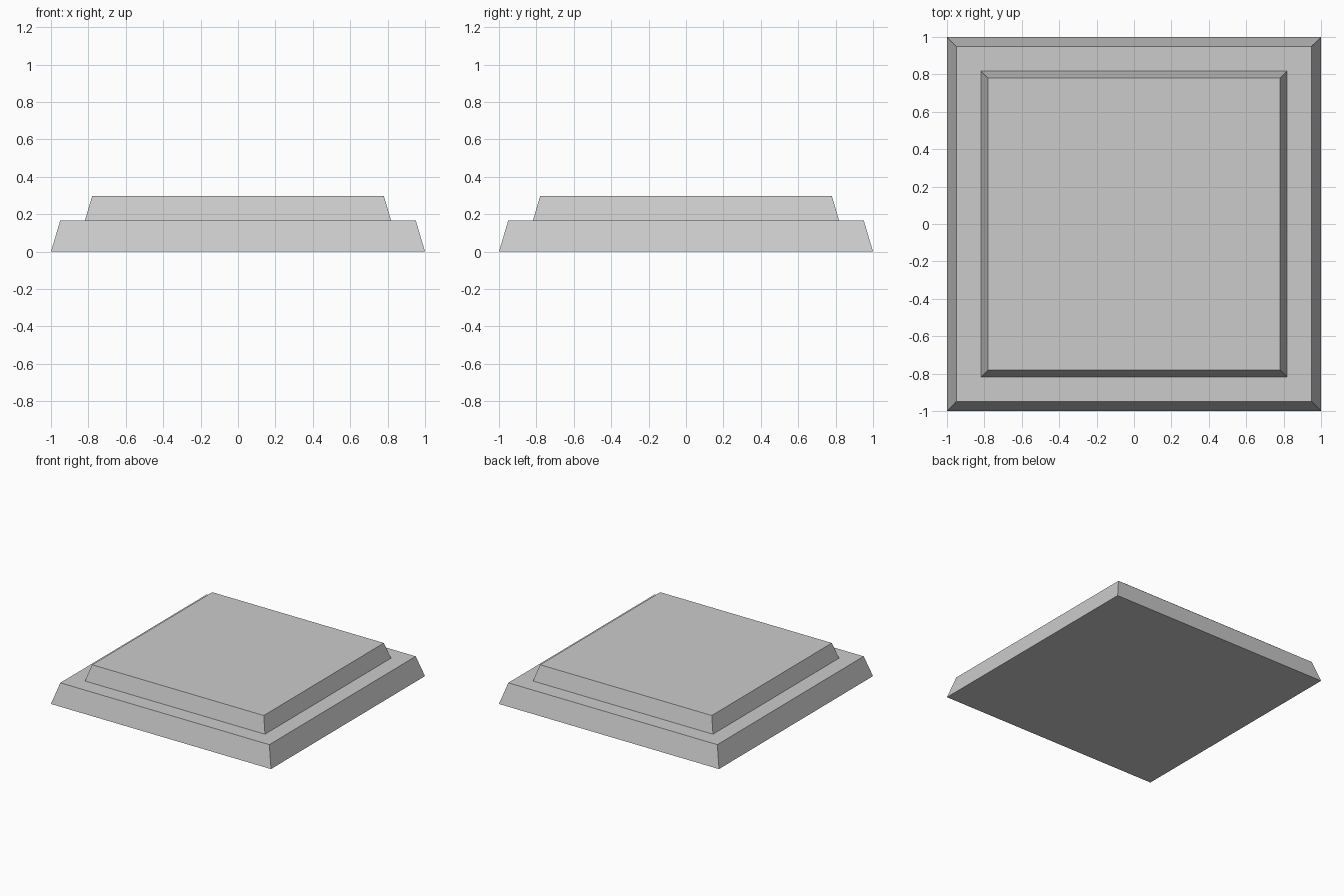
import bpy
import bmesh

if "Cube" in bpy.data.objects:
    bpy.data.objects.remove(bpy.data.objects["Cube"])

# Stepped square plinth: (half width, height) profile from the ground up
PROFILE = [(1.0, 0.0), (0.95, 0.168), (0.818, 0.168), (0.78, 0.297)]
CORNERS = [(-1, -1), (1, -1), (1, 1), (-1, 1)]

bm = bmesh.new()
rings = [[bm.verts.new((sx * w, sy * w, z)) for sx, sy in CORNERS]
         for w, z in PROFILE]

# Sloped sides and flat ledge
for low, high in zip(rings, rings[1:]):
    for i in range(4):
        j = (i + 1) % 4
        bm.faces.new((low[i], low[j], high[j], high[i]))

# Underside and top
bm.faces.new(rings[0][::-1])
bm.faces.new(rings[-1])

mesh = bpy.data.meshes.new("stepped_plinth")
bm.to_mesh(mesh)
bm.free()
plinth = bpy.data.objects.new("stepped_plinth", mesh)
bpy.context.collection.objects.link(plinth)
